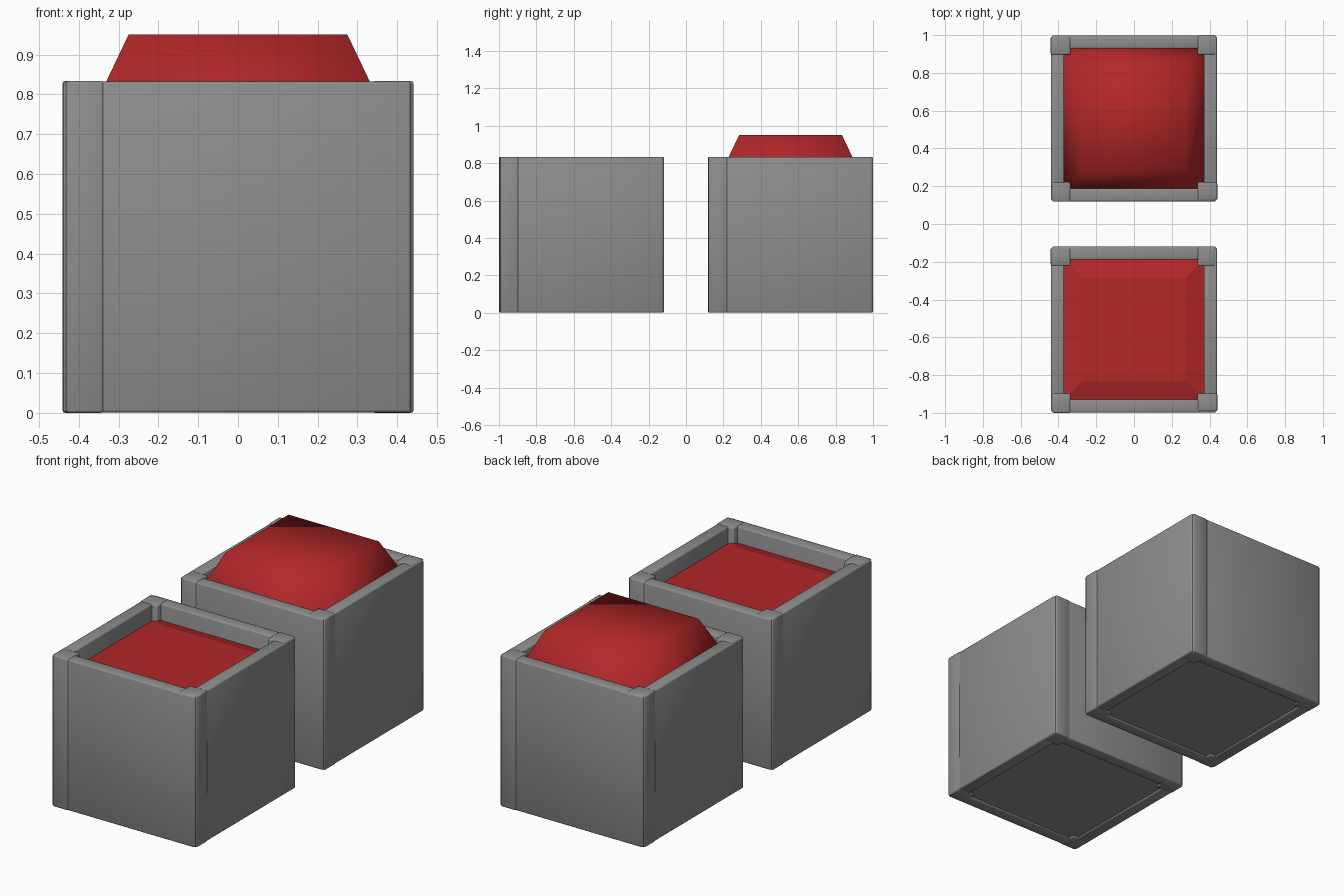
import bpy, bmesh
from mathutils import Matrix, Vector
from math import pi

if "Cube" in bpy.data.objects:
    bpy.data.objects.remove(bpy.data.objects["Cube"])


def material(name, colour):
    mat = bpy.data.materials.new(name)
    mat.diffuse_color = (*colour, 1)
    mat.use_nodes = True
    mat.node_tree.nodes["Principled BSDF"].inputs["Base Color"].default_value = mat.diffuse_color
    return mat


red = material("red", (0.45, 0.02, 0.022))
dark_grey = material("dark_grey", (0.27, 0.27, 0.27))


def add_box(bm, lo, hi, turn, bevel):
    """Bevelled box between two corners, turned by quarter turns about z."""
    lo, hi = Vector(lo), Vector(hi)
    m = (Matrix.Rotation(turn * pi / 2, 4, 'Z') @ Matrix.Translation((lo + hi) / 2)
         @ Matrix.Diagonal((*(hi - lo), 1)))
    verts = bmesh.ops.create_cube(bm, size=1, matrix=m)["verts"]
    edges = list({e for v in verts for e in v.link_edges})
    if bevel:
        bmesh.ops.bevel(bm, geom=edges, offset=bevel, segments=2, profile=0.5, affect='EDGES')


def finish(bm, name, y, mat, smooth=False):
    bmesh.ops.recalc_face_normals(bm, faces=bm.faces)
    me = bpy.data.meshes.new(name)
    for f in bm.faces:
        f.smooth = smooth
    bm.to_mesh(me)
    bm.free()
    me.materials.append(mat)
    ob = bpy.data.objects.new(name, me)
    ob.location.y = y
    bpy.context.collection.objects.link(ob)


def housing(label, y):
    # four wall panels in a pinwheel
    bm = bmesh.new()
    for t in range(4):
        add_box(bm, (-0.38, -0.439, 0.001), (0.434, -0.37, 0.832), t, 0.007)
    finish(bm, label + "_wall_panels", y, dark_grey, True)
    # corner posts, one at the left of each face
    bm = bmesh.new()
    for t in range(4):
        add_box(bm, (-0.432, -0.441, 0), (-0.337, -0.337, 0.834), t, 0.007)
    finish(bm, label + "_corner_posts", y, dark_grey, True)
    # floor plate
    bm = bmesh.new()
    add_box(bm, (-0.40, -0.40, 0.008), (0.40, 0.40, 0.03), 0, 0)
    finish(bm, label + "_floor", y, dark_grey)


def button(label, y, top, smooth):
    # tapered cap on a straight skirt; the shoulder stays put when pressed
    bm = bmesh.new()
    rings = []
    for h, z in ((0.375, 0.5), (0.375, 0.74), (0.275, top)):
        rings.append([bm.verts.new((sx * h, sy * h, z))
                      for sx, sy in ((-1, -1), (1, -1), (1, 1), (-1, 1))])
    for a, b in zip(rings, rings[1:]):
        for i in range(4):
            j = (i + 1) % 4
            bm.faces.new((a[i], a[j], b[j], b[i]))
    bm.faces.new(rings[0])
    bm.faces.new(rings[-1])
    finish(bm, label + "_button", y, red, smooth)


for label, y, top in (("pressed", -0.559, 0.77), ("raised", 0.559, 0.95)):
    housing(label, y)
    button(label, y, top, label == "raised")
